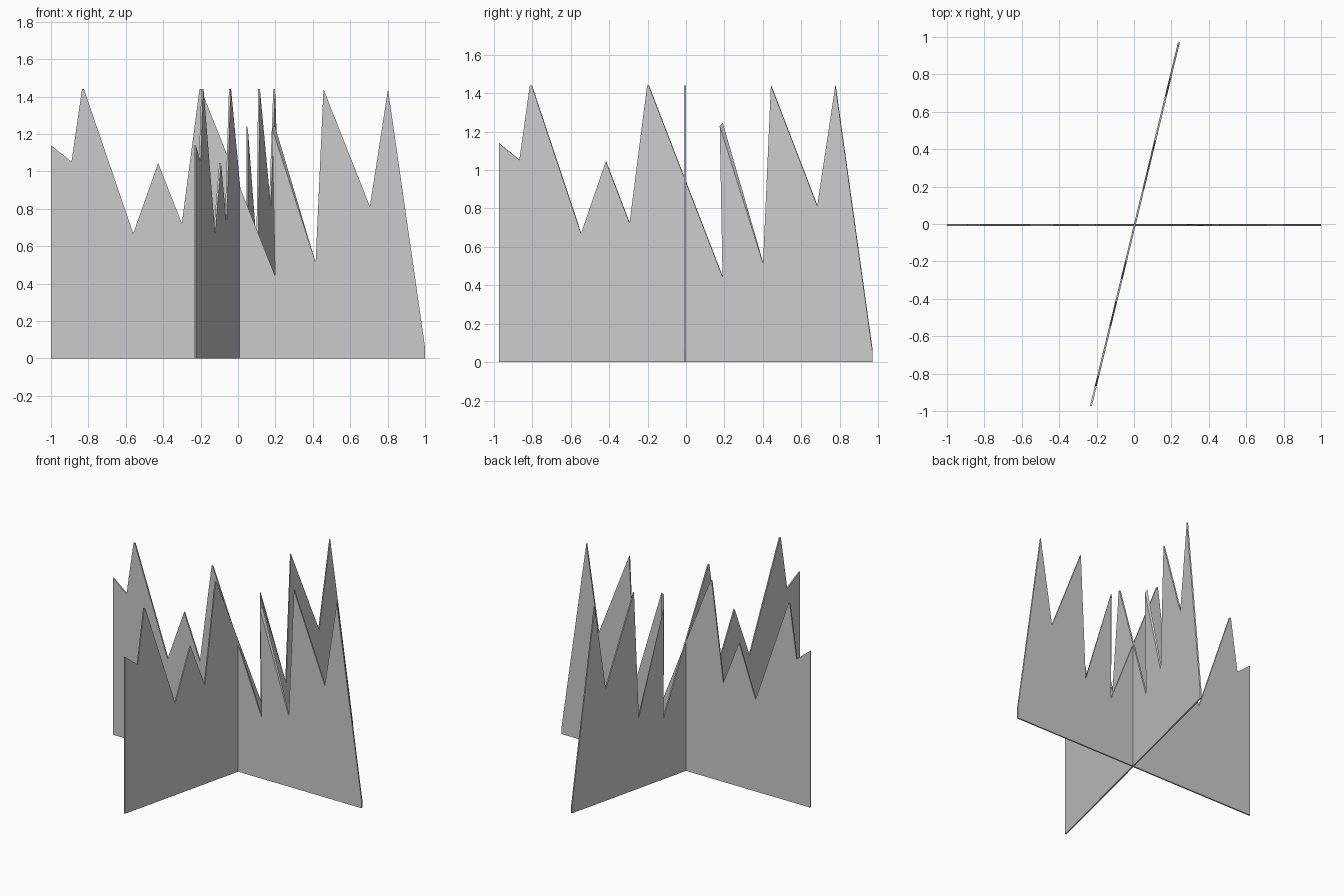
import bpy, bmesh, math

if "Cube" in bpy.data.objects:
    bpy.data.objects.remove(bpy.data.objects["Cube"])

THICK = 0.01

# Jagged silhouette (x, z) of one grass card
PROFILE = [(-1, 0), (-1, 1.14), (-0.89, 1.052), (-0.834, 1.44), (-0.824, 1.44),
           (-0.56, 0.668), (-0.427, 1.045), (-0.3, 0.722), (-0.206, 1.44),
           (-0.198, 1.44), (0.198, 0.443), (0.197, 1.245), (0.415, 0.513),
           (0.457, 1.44), (0.705, 0.813), (0.802, 1.44), (1, 0.06), (1, 0)]
SPIKE = 11  # this tip leans slightly on the front side


def grass_card(name, angle):
    bm = bmesh.new()
    front_pts = list(PROFILE)
    front_pts[SPIKE] = (0.183, 1.228)
    front = [bm.verts.new((x, -THICK, z)) for x, z in front_pts]
    back = [bm.verts.new((x, 0, z)) for x, z in PROFILE]
    bm.faces.new(front)
    bm.faces.new(back[::-1])
    # Rim joining both sides
    n = len(front)
    for i in range(n):
        j = (i + 1) % n
        bm.faces.new((front[j], front[i], back[i], back[j]))
    bmesh.ops.recalc_face_normals(bm, faces=bm.faces)
    mesh = bpy.data.meshes.new(name)
    bm.to_mesh(mesh)
    bm.free()
    obj = bpy.data.objects.new(name, mesh)
    obj.rotation_euler.z = angle
    bpy.context.collection.objects.link(obj)
    return obj


# Two identical cards crossing at the centre
grass_card("grass_card_wide", 0)
grass_card("grass_card_crossing", math.radians(76.4))
